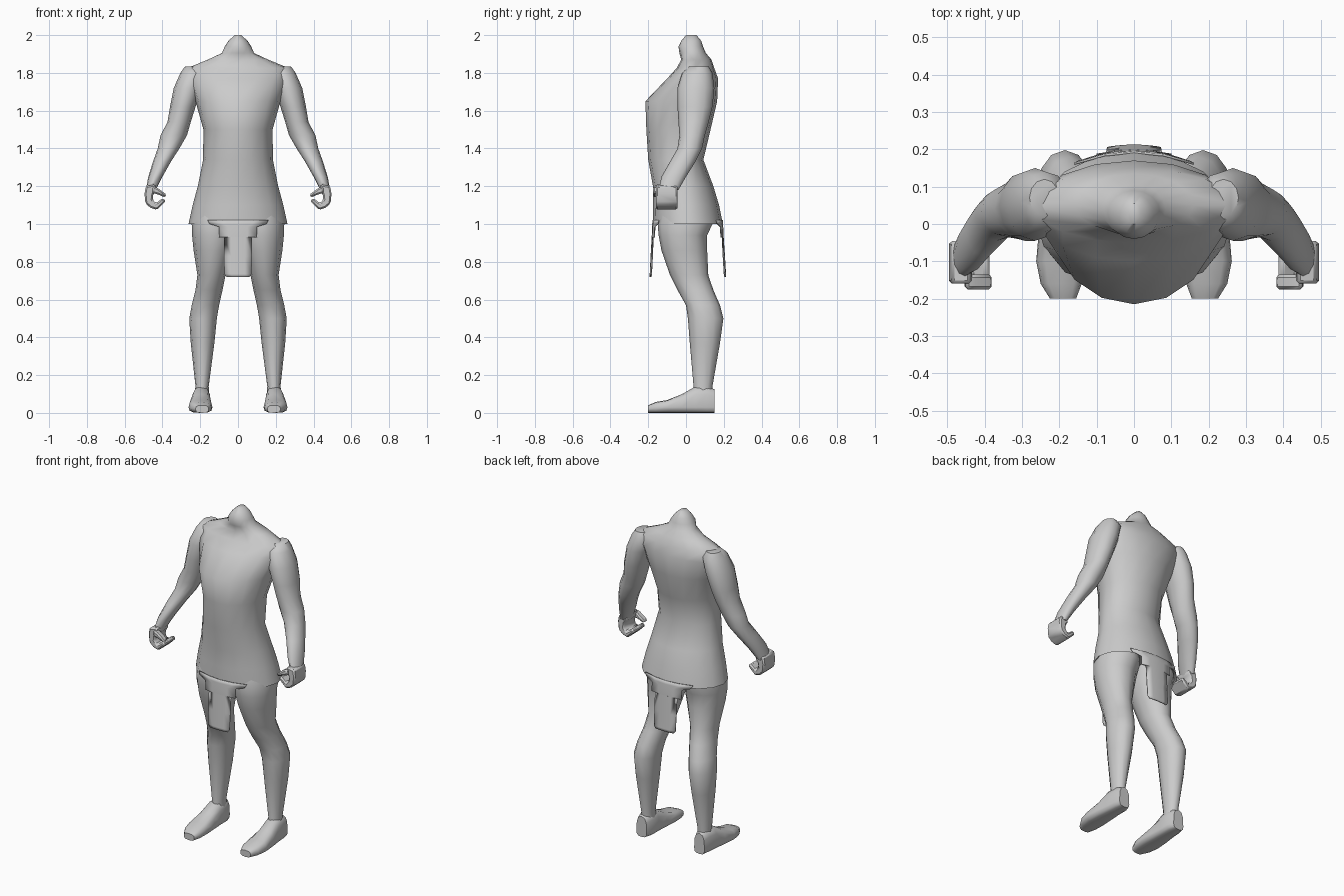
import bpy, bmesh, math

if "Cube" in bpy.data.objects:
    bpy.data.objects.remove(bpy.data.objects["Cube"])

grey = bpy.data.materials.new("plain_grey")
grey.diffuse_color = (0.6, 0.6, 0.6, 1)
grey.use_nodes = True
grey.node_tree.nodes["Principled BSDF"].inputs["Base Color"].default_value = grey.diffuse_color


def finish(name, bm, mirror=False, angle=50):
    bmesh.ops.recalc_face_normals(bm, faces=bm.faces)
    me = bpy.data.meshes.new(name)
    bm.to_mesh(me)
    bm.free()
    me.materials.append(grey)
    ob = bpy.data.objects.new(name, me)
    bpy.context.collection.objects.link(ob)
    bpy.ops.object.select_all(action='DESELECT')
    ob.select_set(True)
    bpy.context.view_layer.objects.active = ob
    bpy.ops.object.shade_smooth_by_angle(angle=math.radians(angle))
    if mirror:
        ob.modifiers.new("mirror", 'MIRROR').use_mirror_merge = False
    return ob


def loft(name, rings, place, n=12, power=1.0, mirror=False):
    """Rings are (t, a0, a1, b0, b1, b at the widest point), placed by a function."""
    bm = bmesh.new()
    loops = []
    for t, a0, a1, b0, b1, mid in rings:
        loop = []
        for i in range(n):
            c, s = math.cos(2 * math.pi * i / n), math.sin(2 * math.pi * i / n)
            c = math.copysign(abs(c) ** power, c)
            s = math.copysign(abs(s) ** power, s)
            a = (a0 + a1) / 2 + c * (a1 - a0) / 2
            b = mid + (s * (b1 - mid) if s > 0 else s * (mid - b0))
            loop.append(bm.verts.new(place(t, a, b)))
        loops.append(loop)
    for lo, hi in zip(loops, loops[1:]):
        for i in range(n):
            j = (i + 1) % n
            bm.faces.new((lo[i], lo[j], hi[j], hi[i]))
    bm.faces.new(loops[0][::-1])
    bm.faces.new(loops[-1])
    return finish(name, bm, mirror)


def upright(t, a, b):
    return (a, b, t)


def lengthwise(t, a, b):
    return (a, t, b)


# torso, tunic skirt and neck: z, half width, front, back, side
body = [(1.03, .23, -.15, .165, .01), (1.0, .262, -.173, .195, .01),
        (1.1, .24, -.175, .175, .0), (1.2, .213, -.175, .145, -.01),
        (1.34, .185, -.2, .092, -.03), (1.5, .183, -.21, .13, -.02),
        (1.65, .225, -.215, .165, .01), (1.77, .27, -.1, .17, .04),
        (1.825, .27, -.05, .15, .05), (1.87, .16, -.025, .135, .05),
        (1.905, .085, -.035, .105, .04), (1.94, .07, -.04, .09, .03),
        (1.97, .05, -.025, .08, .03), (2.0, .018, .0, .055, .03)]
loft("torso_and_skirt", [(z, -w, w, f, b, s) for z, w, f, b, s in body], upright, n=16)

# arms
arm = [(1.835, .2, .28, .02, .12, .07), (1.8, .17, .305, -.02, .14, .06),
       (1.72, .19, .34, -.045, .15, .05), (1.62, .225, .36, -.045, .14, .05),
       (1.54, .25, .373, -.04, .12, .04), (1.47, .27, .41, -.035, .1, .03),
       (1.40, .31, .425, -.045, .085, .02), (1.33, .355, .45, -.085, .05, -.02),
       (1.25, .4, .475, -.13, .0, -.06), (1.18, .435, .488, -.145, -.04, -.09)]
loft("arms", arm, upright, mirror=True)

# legs
leg = [(1.05, .0, .235, -.14, .13, .0), (1.0, .002, .245, -.15, .14, .0),
       (.94, .008, .243, -.145, .112, -.01), (.86, .03, .235, -.13, .112, .0),
       (.73, .066, .215, -.085, .118, .02), (.65, .082, .225, -.045, .145, .05),
       (.57, .1, .245, .0, .18, .08), (.5, .112, .258, .01, .198, .1),
       (.37, .125, .25, .02, .18, .1), (.14, .155, .225, .04, .14, .09),
       (.07, .15, .235, .03, .14, .09)]
loft("legs", leg, upright, mirror=True)

# feet
foot = [(-.2, .155, .225, .0, .04, .02), (-.16, .14, .25, .0, .058, .025),
        (-.1, .135, .262, .0, .068, .03), (-.02, .14, .255, .0, .1, .03),
        (.05, .145, .245, .0, .14, .03), (.11, .145, .24, .0, .142, .03),
        (.15, .16, .23, .0, .125, .03)]
loft("feet", foot, lengthwise, power=.7, mirror=True)


def slab(name, outline, y0, y1):
    """Outline in x and z, extruded along y with softened edges."""
    bm = bmesh.new()
    face = bm.faces.new([bm.verts.new((x, y0, z)) for x, z in outline])
    ext = bmesh.ops.extrude_face_region(bm, geom=[face])
    for v in ext["geom"]:
        if isinstance(v, bmesh.types.BMVert):
            v.co.y = y1
    ob = finish(name, bm, mirror=True)
    bev = ob.modifiers.new("bevel", 'BEVEL')
    bev.width = .008
    bev.segments = 1


# half-closed hands: palm with curled fingers, and thumb
slab("hands", [(.438, 1.21), (.488, 1.2), (.495, 1.16), (.49, 1.11), (.465, 1.087),
               (.43, 1.075), (.382, 1.122), (.398, 1.138), (.435, 1.11),
               (.452, 1.13), (.448, 1.16), (.432, 1.18)], -.16, -.045)
slab("thumbs", [(.45, 1.2), (.425, 1.19), (.378, 1.155), (.385, 1.14),
                (.42, 1.155), (.455, 1.165)], -.175, -.135)


def flap(name, y_top, y_bottom, bow):
    """Hanging cloth with a stepped outline, bowed outwards in the middle."""
    bm = bmesh.new()
    rows = []
    for z, w in [(1.02, .16), (1.0, .15), (.985, .1), (.93, .1), (.93, .075),
                 (.83, .073), (.735, .072), (.72, .06)]:
        y = y_top + (y_bottom - y_top) * (1.02 - z) / .3
        rows.append([bm.verts.new((k * w, y + bow * (1 - (k * w / .1) ** 2), z))
                     for k in (-1, -.5, 0, .5, 1)])
    for r0, r1 in zip(rows, rows[1:]):
        for i in range(4):
            bm.faces.new((r0[i], r0[i + 1], r1[i + 1], r1[i]))
    ob = finish(name, bm)
    sol = ob.modifiers.new("thickness", 'SOLIDIFY')
    sol.thickness = .006
    sol.offset = 0


flap("front_flap", -.163, -.178, -.012)
flap("back_flap", .18, .198, .012)
